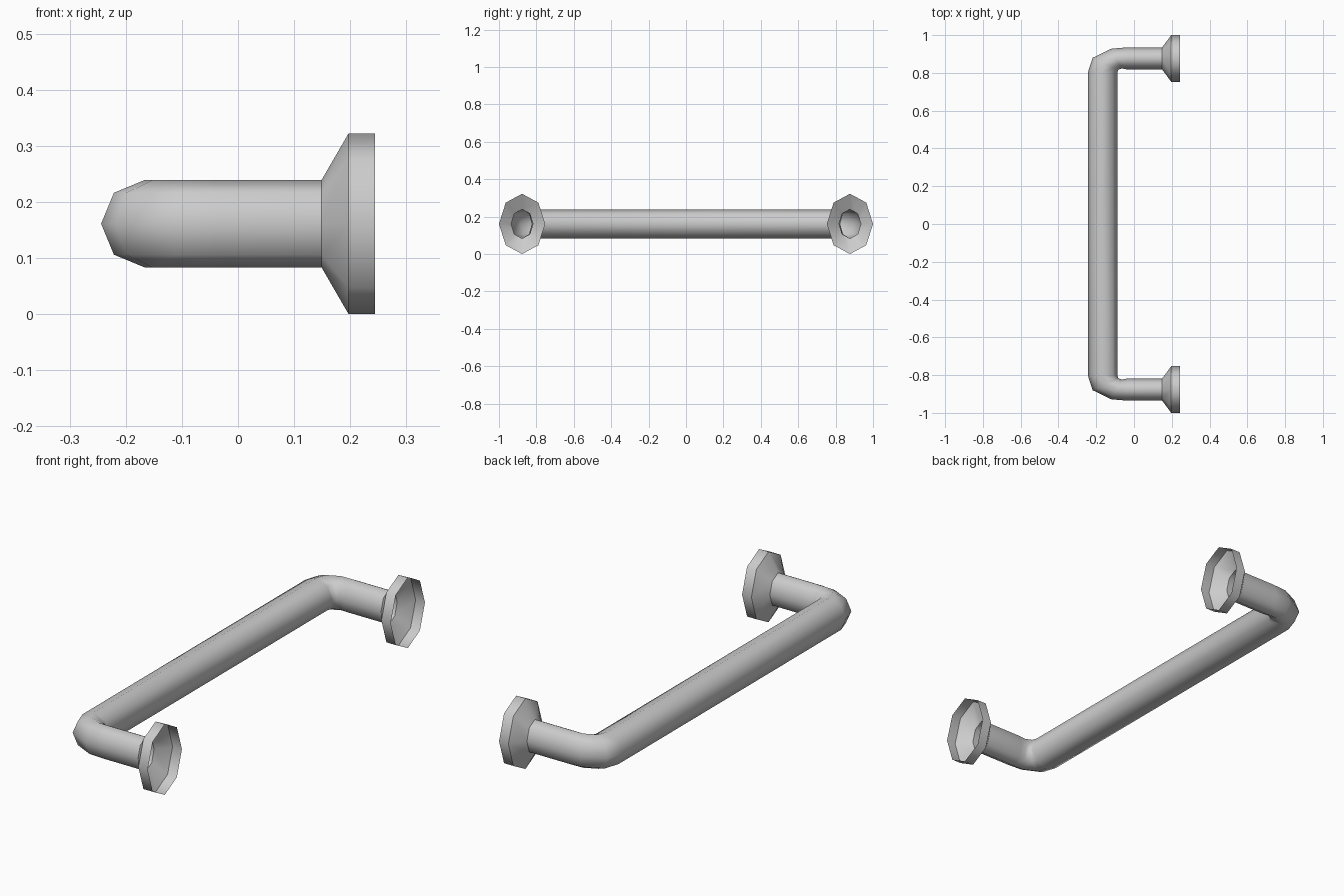
import bpy, bmesh
from math import cos, sin, pi
from mathutils import Vector

if "Cube" in bpy.data.objects:
    bpy.data.objects.remove(bpy.data.objects["Cube"])

SIDES = 8
ZC = 0.161  # height of the handle axis


def loft(name, rings, sharp_rings=()):
    """Open 8-sided tube through (outer point, inner point, z radius), mirrored in y."""
    bm = bmesh.new()
    loops = []
    for outer, inner, rz in rings:
        o, i = Vector((*outer, ZC)), Vector((*inner, ZC))
        c, d = (o + i) / 2, (o - i) / 2
        loops.append([bm.verts.new(c + d * cos(2 * pi * k / SIDES)
                                   + Vector((0, 0, rz * sin(2 * pi * k / SIDES))))
                      for k in range(SIDES)])
    for a, b in zip(loops, loops[1:]):
        for k in range(SIDES):
            n = (k + 1) % SIDES
            bm.faces.new((a[k], a[n], b[n], b[k])).smooth = True
    for r in sharp_rings:
        for k in range(SIDES):
            bm.edges.get((loops[r][k], loops[r][(k + 1) % SIDES])).smooth = False
    me = bpy.data.meshes.new(name)
    bm.to_mesh(me)
    bm.free()
    ob = bpy.data.objects.new(name, me)
    bpy.context.collection.objects.link(ob)
    m = ob.modifiers.new("mirror", 'MIRROR')
    m.use_axis = (False, True, False)
    return ob


# Grip bar, bend and leg
R = 0.078
loft("grip_bar", [
    ((-0.244, 0.0), (-0.088, 0.0), R),
    ((-0.244, 0.803), (-0.088, 0.803), R),
    ((-0.219, 0.880), (-0.083, 0.816), R),
    ((-0.120, 0.928), (-0.065, 0.824), R),
    ((-0.040, 0.935), (-0.035, 0.818), R),
    ((0.149, 0.935), (0.149, 0.818), R),
])

# Hollow flared wall mounts
YC = 0.8765
profile = [(0.149, 0.0585, R), (0.197, 0.1235, 0.161), (0.244, 0.1235, 0.161)]
loft("wall_mount", [((x, YC + ry), (x, YC - ry), rz) for x, ry, rz in profile],
     sharp_rings=(1,))
